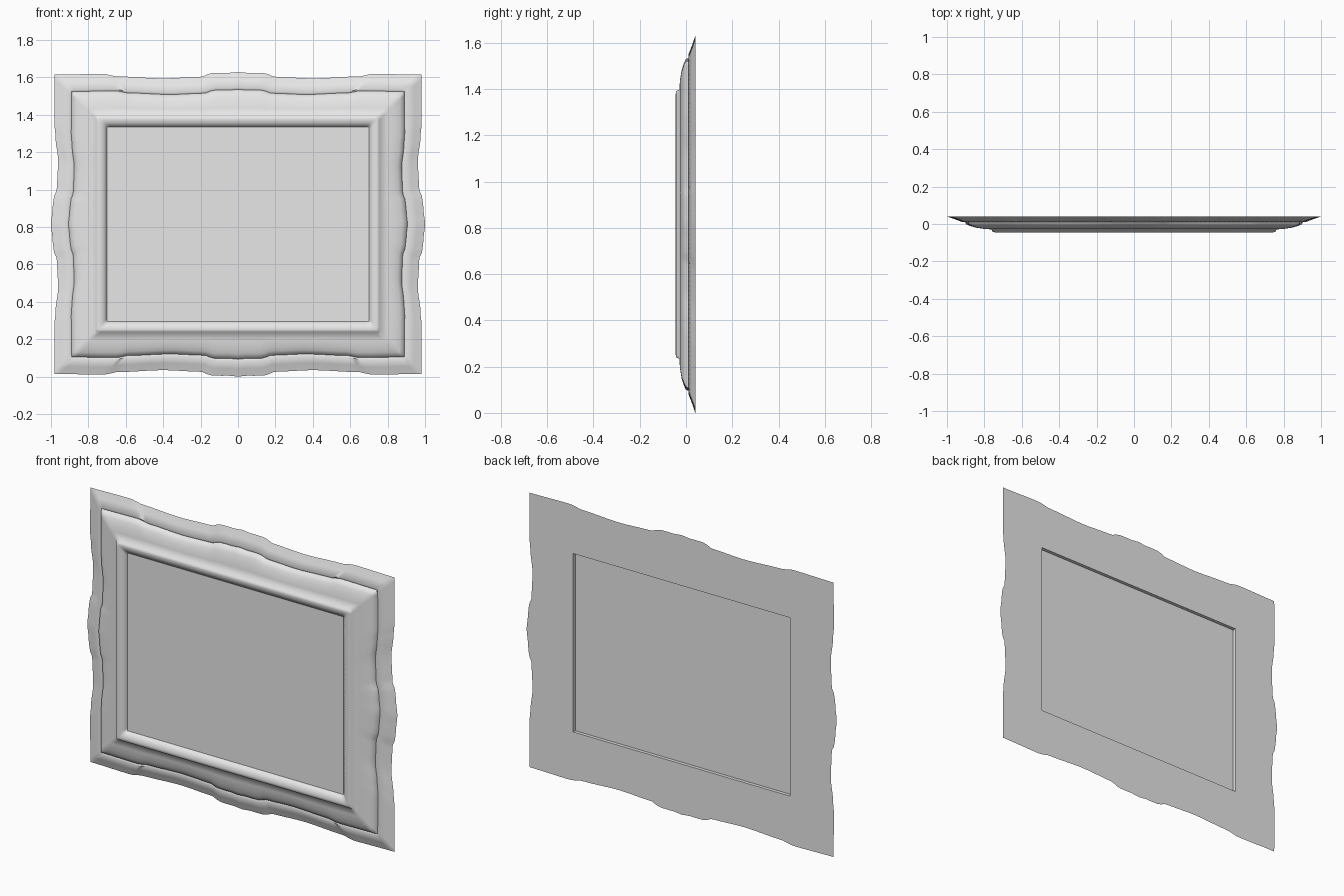
import bpy, bmesh, math

cube = bpy.data.objects.get("Cube")
if cube:
    bpy.data.objects.remove(cube, do_unlink=True)

MID = 0.815      # height of the frame centre
STEPS = 72       # segments along each side


def material(name, rgb):
    m = bpy.data.materials.new(name)
    m.use_nodes = True
    m.diffuse_color = (*rgb, 1)
    m.node_tree.nodes["Principled BSDF"].inputs["Base Color"].default_value = (*rgb, 1)
    return m


def add_object(name, bm, mat):
    me = bpy.data.meshes.new(name)
    bmesh.ops.recalc_face_normals(bm, faces=bm.faces)
    bm.to_mesh(me)
    bm.free()
    me.materials.append(mat)
    ob = bpy.data.objects.new(name, me)
    bpy.context.collection.objects.link(ob)
    return ob


# Carved outline: distance from the middle of a side, outward bulge
LONG_WAVE = [(0, .015), (.05, .009), (.08, .010), (.14, .009), (.2, -.012),
             (.4, -.02), (.64, -.01), (.72, .004), (.98, 0)]
SHORT_WAVE = [(0, .02), (.08, .012), (.14, .006), (.19, -.012),
              (.34, -.018), (.47, -.004), (.54, .002), (.8, 0)]


def wave(table, d):
    d = abs(d)
    for (a, p), (b, q) in zip(table, table[1:]):
        if d <= b:
            t = (d - a) / (b - a)
            return p + (q - p) * t * t * (3 - 2 * t)
    return 0


# Moulding section: inset from the outer edge, depth, strength of the carving
SECTION = [(0, .04, 1), (.04, .026, .95), (.08, .010, .85), (.09, .016, .8),
           (.097, -.001, .75), (.115, -.010, .6), (.14, -.019, .4), (.18, -.026, .15),
           (.218, -.029, 0), (.225, -.043, 0), (.24, -.045, 0), (.258, -.041, 0),
           (.28, -.026, 0), (.28, .04, 0)]


def ring(inset, y, strength):
    """One closed loop around the frame."""
    hx, hz = .98 - inset, .80 - inset
    pts = []
    for side in range(4):
        sign = 1 if side < 2 else -1
        for i in range(STEPS):
            s = (2 * i / STEPS - 1) * sign
            if side % 2 == 0:
                x, z = s * hx, -sign * (hz + strength * wave(LONG_WAVE, s * .98))
            else:
                x, z = sign * (hx + strength * wave(SHORT_WAVE, s * .8)), s * hz
            pts.append((x, y, z + MID))
    return pts


grey = material("light grey", (.8, .8, .8))

# Frame: section rings bridged into a closed moulding
bm = bmesh.new()
loops = [[bm.verts.new(p) for p in ring(*st)] for st in SECTION]
n = len(loops[0])
for a, b in zip(loops, loops[1:] + loops[:1]):
    for i in range(n):
        j = (i + 1) % n
        bm.faces.new((a[i], a[j], b[j], b[i]))
frame = add_object("frame", bm, grey)
for ob in bpy.context.selected_objects:
    ob.select_set(False)
frame.select_set(True)
bpy.context.view_layer.objects.active = frame
bpy.ops.object.shade_smooth_by_angle(angle=math.radians(60))

# Picture panel set into the opening
bm = bmesh.new()
bmesh.ops.create_cube(bm, size=1)
for v in bm.verts:
    v.co = (v.co.x * 1.402, v.co.y * .04, v.co.z * 1.042 + MID)
add_object("picture_panel", bm, grey)
